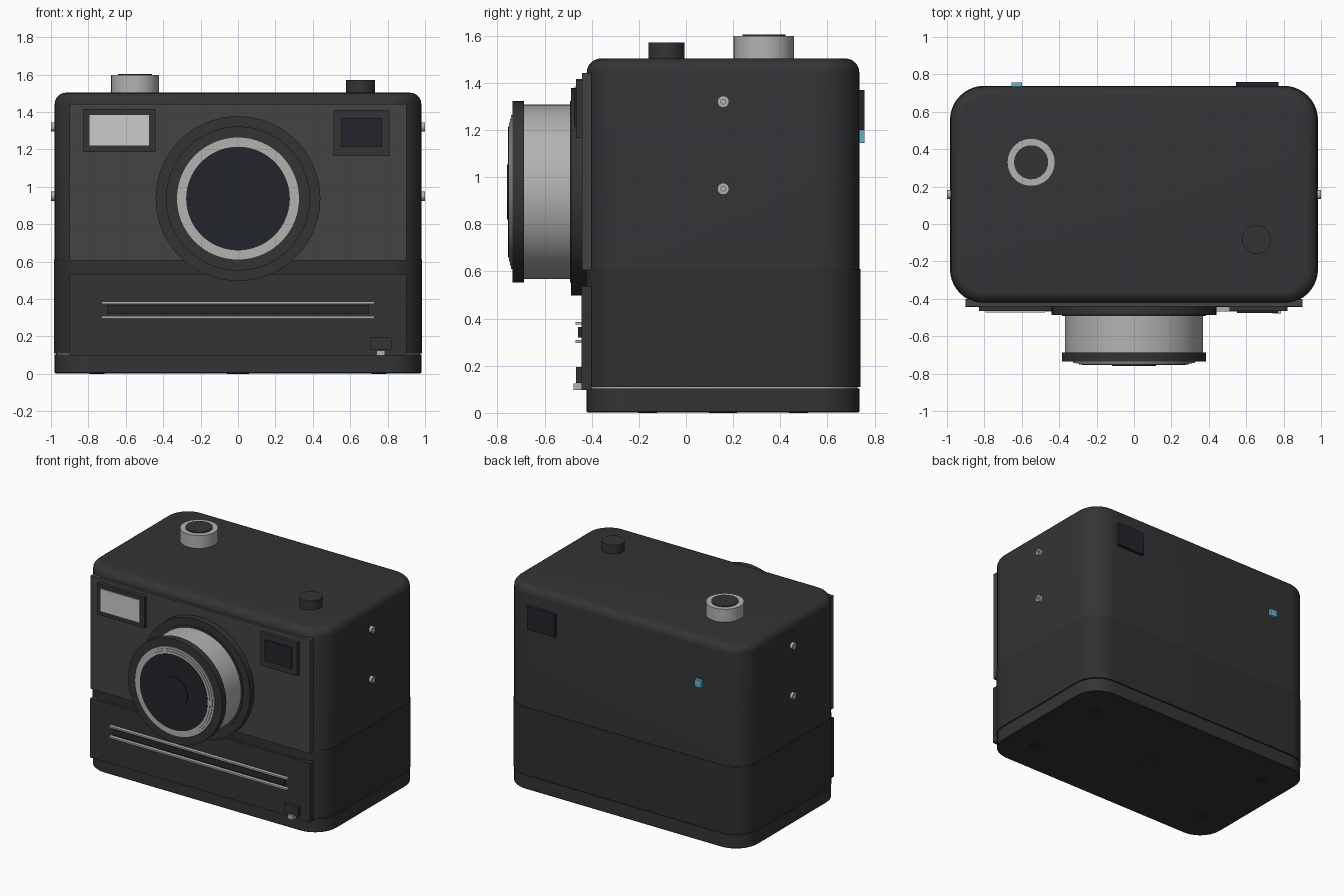
import bpy, bmesh, math
from mathutils import Vector, Matrix

if "Cube" in bpy.data.objects:
    bpy.data.objects.remove(bpy.data.objects["Cube"])


def material(name, r, g, b):
    m = bpy.data.materials.new(name)
    m.diffuse_color = (r, g, b, 1)
    m.use_nodes = True
    m.node_tree.nodes["Principled BSDF"].inputs["Base Color"].default_value = m.diffuse_color
    return m


BODY = material("body_dark", 0.033, 0.034, 0.036)
BAND = material("band_dark", 0.030, 0.029, 0.028)
PANEL = material("panel_grey", 0.055, 0.056, 0.057)
BLACK = material("black_trim", 0.022, 0.022, 0.023)
GLASS = material("lens_glass", 0.017, 0.018, 0.025)
SILVER = material("silver", 0.45, 0.45, 0.44)
WHITE = material("flash_white", 0.70, 0.68, 0.67)
BLUE = material("blue", 0.12, 0.45, 0.58)


def finish(name, bm, mat):
    bmesh.ops.recalc_face_normals(bm, faces=bm.faces)
    me = bpy.data.meshes.new(name)
    bm.to_mesh(me)
    bm.free()
    me.materials.append(mat)
    ob = bpy.data.objects.new(name, me)
    bpy.context.collection.objects.link(ob)
    return ob


def loft(name, rings, mat):
    """Skin a stack of equal-length point rings and cap both ends."""
    bm = bmesh.new()
    loops = [[bm.verts.new(p) for p in ring] for ring in rings]
    n = len(loops[0])
    for a, b in zip(loops, loops[1:]):
        for i in range(n):
            j = (i + 1) % n
            bm.faces.new((a[i], a[j], b[j], b[i]))
    bm.faces.new(loops[0])
    bm.faces.new(loops[-1])
    return finish(name, bm, mat)


def turned(name, centre, axis, profile, mat, n=64):
    """Lathe (radius, height) profile around an axis."""
    m = Matrix.Translation(centre) @ Vector(axis).to_track_quat('Z', 'Y').to_matrix().to_4x4()
    rings = [[m @ Vector((r * math.cos(2 * math.pi * i / n), r * math.sin(2 * math.pi * i / n), h))
              for i in range(n)] for r, h in profile]
    return loft(name, rings, mat)


def box(name, x, y, z, mat):
    bm = bmesh.new()
    bmesh.ops.create_cube(bm, size=1)
    for v in bm.verts:
        v.co = [lo + (c + 0.5) * (hi - lo) for c, (lo, hi) in zip(v.co, (x, y, z))]
    return finish(name, bm, mat)


def outline(z, inset, seg=10, r=0.18):
    """Rounded rectangle plan of the camera body."""
    pts = []
    hx, hy, cy = 0.98 - r, 0.578 - r, 0.157
    for k, (sx, sy) in enumerate(((1, 1), (-1, 1), (-1, -1), (1, -1))):
        for i in range(seg + 1):
            a = math.pi / 2 * (k + i / seg)
            pts.append(Vector((sx * hx + (r - inset) * math.cos(a),
                               cy + sy * hy + (r - inset) * math.sin(a), z)))
    return pts


# body shells
f = 0.06
top = [(1.503 - f + f * math.sin(t), f - f * math.cos(t)) for t in [math.pi / 12 * i for i in range(7)]]
loft("upper_body", [outline(z, d) for z, d in [(0.60, 0)] + top], BODY)
loft("lower_band", [outline(z, -0.004) for z in (0.109, 0.61)], BAND)
loft("seam", [outline(z, 0.008) for z in (0.09, 0.12)], SILVER)
loft("base", [outline(z, d) for z, d in ((0.002, 0.004), (0.006, 0), (0.104, 0))], BODY)

# front panels
box("upper_front_panel", (-0.9, 0.9), (-0.44, -0.40), (0.605, 1.442), PANEL)
box("lower_front_panel", (-0.9, 0.9), (-0.444, -0.40), (0.097, 0.535), BODY)

# flash and viewfinder
box("flash_frame", (-0.83, -0.44), (-0.466, -0.43), (1.185, 1.415), BODY)
box("flash_window", (-0.795, -0.475), (-0.473, -0.45), (1.22, 1.385), WHITE)
box("finder_frame", (0.51, 0.81), (-0.466, -0.43), (1.165, 1.41), BODY)
box("finder_window", (0.55, 0.77), (-0.476, -0.45), (1.213, 1.367), GLASS)

# print slot with rails
box("print_slot", (-0.7, 0.7), (-0.457, -0.43), (0.32, 0.365), BLACK)
for side, z in (("upper", 0.38), ("lower", 0.303)):
    box(side + "_slot_rail", (-0.73, 0.73), (-0.469, -0.44), (z - 0.006, z + 0.006), SILVER)

# release latch
box("latch", (0.705, 0.82), (-0.466, -0.43), (0.127, 0.195), BODY)
box("latch_tab", (0.74, 0.787), (-0.478, -0.43), (0.097, 0.125), SILVER)

# lens, stacked outward from the front
lens = (0, 0, 0.937)
front = (0, -1, 0)
turned("lens_mount", lens, front, [(0.44, 0.42), (0.44, 0.487)], BODY, 96)
turned("lens_mount_ring", lens, front, [(0.385, 0.48), (0.385, 0.492)], BODY, 96)
turned("lens_barrel", lens, front, [(0.37, 0.48), (0.37, 0.70)], SILVER, 96)
turned("lens_front_ring", lens, front, [(0.385, 0.687), (0.385, 0.735)], BODY, 96)
for i, (r, h) in enumerate(((0.326, 0.743), (0.311, 0.747), (0.295, 0.751))):
    turned("lens_trim_%d" % (i + 1), lens, front, [(r, 0.73), (r, h)], SILVER, 96)
turned("lens_glass", lens, front, [(0.277, 0.74), (0.277, 0.754)], GLASS, 96)
turned("lens_centre", lens, front, [(0.117, 0.75), (0.117, 0.759)], GLASS)

# top controls
up = (0, 0, 1)
turned("shutter_collar", (-0.55, 0.33, 0), up, [(0.128, 1.48), (0.128, 1.598)], SILVER)
turned("shutter_button", (-0.55, 0.33, 0), up, [(0.091, 1.55), (0.091, 1.604)], BODY)
turned("top_button", (0.655, -0.083, 0), up, [(0.077, 1.48), (0.077, 1.57)], BODY)

# back eyepiece and indicator
box("eyepiece", (0.545, 0.772), (0.72, 0.758), (1.2, 1.37), GLASS)
box("indicator", (-0.655, -0.6), (0.72, 0.757), (1.145, 1.198), BLUE)

# strap lugs, both sides
for side, s in (("left", -1), ("right", 1)):
    for i, z in enumerate((0.95, 1.32)):
        turned("%s_strap_lug_%d" % (side, i + 1), (0, 0.158, z), (s, 0, 0),
               [(0.025, 0.96), (0.025, 1.0), (0.01, 1.0), (0.01, 0.988)], SILVER, 24)

# feet and tripod socket
for i, (sx, sy) in enumerate(((1, 1), (-1, 1), (-1, -1), (1, -1))):
    turned("foot_%d" % (i + 1), (sx * 0.755, 0.157 + sy * 0.32, 0), up,
           [(0.04, 0.0), (0.04, 0.02)], BLACK, 24)
turned("tripod_socket", (0, 0.157, 0), up, [(0.06, 0.0), (0.06, 0.02)], BODY, 32)

# smooth curved surfaces, keep edges sharp
for ob in bpy.data.objects:
    ob.select_set(True)
    bpy.context.view_layer.objects.active = ob
bpy.ops.object.shade_smooth_by_angle(angle=math.radians(35))
